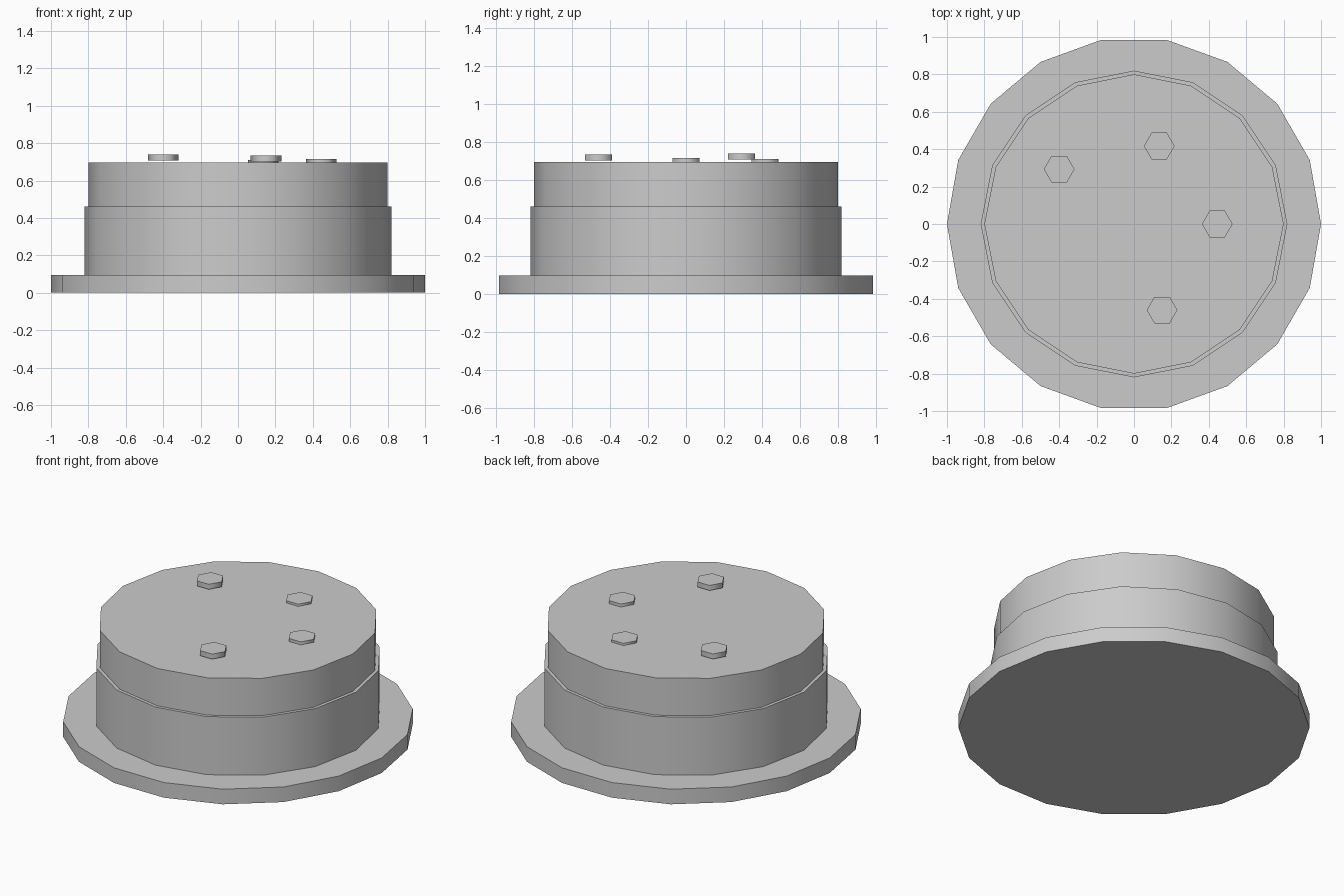
import bpy
import math

if "Cube" in bpy.data.objects:
    bpy.data.objects.remove(bpy.data.objects["Cube"])

# One plain grey for every part
grey = bpy.data.materials.new("light grey")
grey.diffuse_color = (0.6, 0.6, 0.6, 1.0)
grey.use_nodes = True
grey.node_tree.nodes["Principled BSDF"].inputs["Base Color"].default_value = grey.diffuse_color


def disc(name, sides, radius, bottom, top, x=0.0, y=0.0):
    """Closed cylinder with a corner on +x, rounded sides and sharp rims."""
    bpy.ops.mesh.primitive_cylinder_add(
        vertices=sides, radius=radius, depth=top - bottom,
        location=(x, y, (bottom + top) / 2))
    obj = bpy.context.object
    obj.name = name
    # Turn the first corner from +y to +x
    obj.rotation_euler.z = -math.pi / 2
    obj.data.materials.append(grey)
    bpy.ops.object.shade_smooth_by_angle(angle=math.radians(65))
    return obj


# Stepped body: wide base plate, lower drum, slightly narrower upper drum
disc("base_plate", 18, 1.0, 0.0, 0.095)
disc("lower_drum", 16, 0.82, 0.095, 0.46)
disc("upper_drum", 16, 0.80, 0.46, 0.695)

# Hexagonal bolt heads on the lid, each set at its own height
bolts = [(-0.40, 0.293, 0.738), (0.135, 0.417, 0.709),
         (0.445, 0.0, 0.714), (0.15, -0.46, 0.734)]
for i, (x, y, top) in enumerate(bolts, 1):
    disc(f"bolt_{i}", 6, 0.082, top - 0.032, top, x, y)
